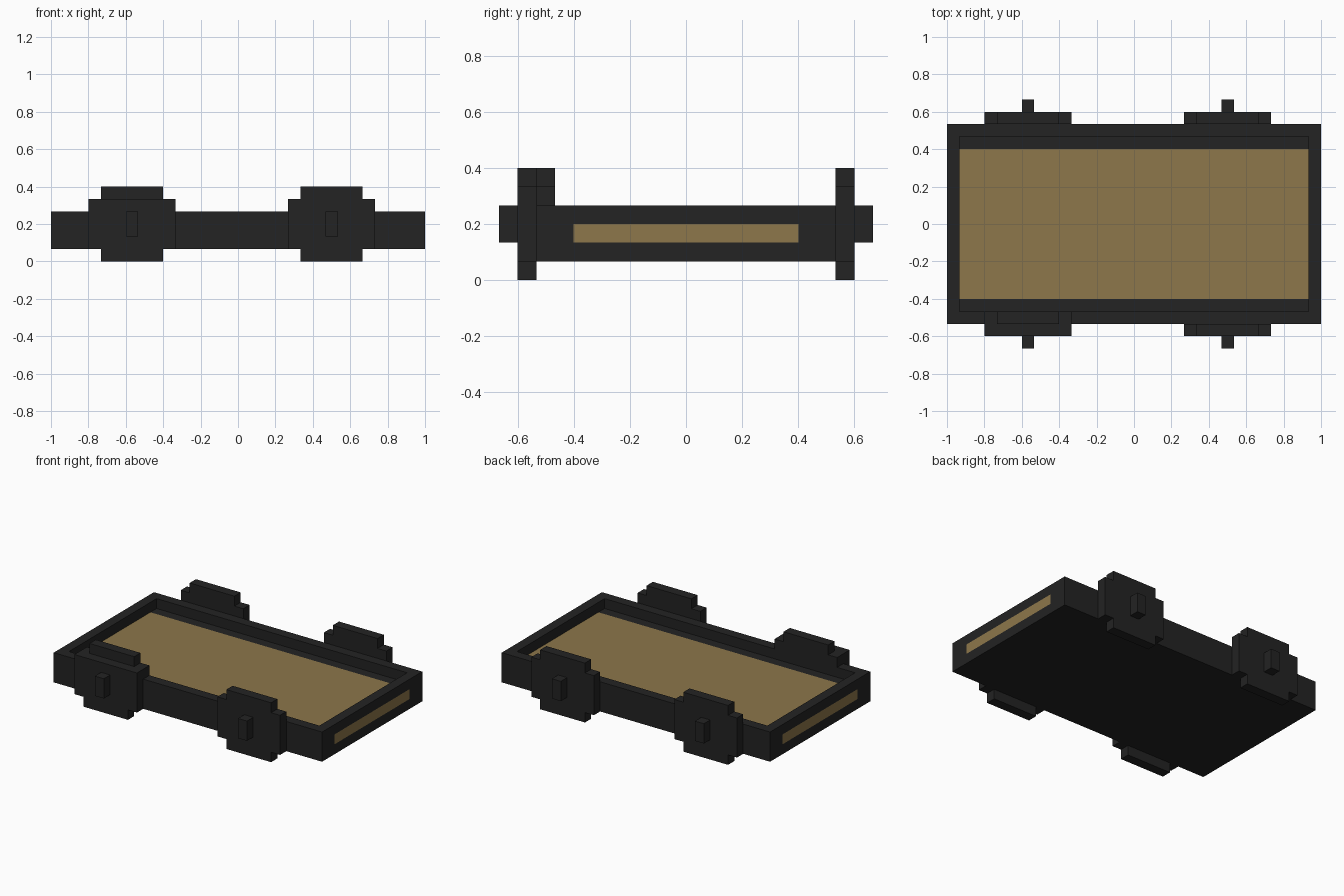
import bpy
import bmesh
from mathutils import Vector

U = 1 / 15  # block size: every dimension below is a whole or half number of blocks

cube = bpy.data.objects.get("Cube")
if cube:
    bpy.data.objects.remove(cube, do_unlink=True)


def make_material(name, rgb):
    mat = bpy.data.materials.new(name)
    mat.use_nodes = True
    mat.diffuse_color = (*rgb, 1)
    mat.node_tree.nodes["Principled BSDF"].inputs["Base Color"].default_value = (*rgb, 1)
    return mat


DARK = make_material("charcoal", (0.0168, 0.0168, 0.0168))
TAN = make_material("tan", (0.266, 0.184, 0.069))


def extrude(name, outline, axis, start, end, mat):
    """Extrude a 2D outline along x (outline is y,z) or along y (outline is x,z)."""
    bm = bmesh.new()
    if axis == "x":
        points = [(start, a, b) for a, b in outline]
        step = Vector((end - start, 0, 0))
    else:
        points = [(a, start, b) for a, b in outline]
        step = Vector((0, end - start, 0))
    face = bm.faces.new([bm.verts.new(Vector(p) * U) for p in points])
    result = bmesh.ops.extrude_face_region(bm, geom=[face], use_keep_orig=True)
    moved = [v for v in result["geom"] if isinstance(v, bmesh.types.BMVert)]
    bmesh.ops.translate(bm, verts=moved, vec=step * U)
    bmesh.ops.recalc_face_normals(bm, faces=bm.faces)
    mesh = bpy.data.meshes.new(name)
    bm.to_mesh(mesh)
    bm.free()
    mesh.materials.append(mat)
    obj = bpy.data.objects.new(name, mesh)
    bpy.context.collection.objects.link(obj)
    return obj


def rect(a0, a1, b0, b1):
    return [(a0, b0), (a1, b0), (a1, b1), (a0, b1)]


def mirrored(half):
    """Complete a right-hand outline, listed bottom to top, with its mirror image."""
    return half + [(-a, b) for a, b in reversed(half)]


# Tray: trough cross-section with side rims and inner ledges
tray = mirrored([(8, 1), (8, 4), (7, 4), (7, 3), (6, 3), (6, 2)])
extrude("tray", tray, "x", -15, 15, DARK)

# Tan bed, showing through both ends of the tray
extrude("bed", rect(-6, 6, 2, 3), "x", -15, 15, TAN)

# End rims on top of the bed
for side, x in (("right", -15), ("left", 14)):
    extrude(side + "_end_rim", rect(-7, 7, 3, 4), "x", x, x + 1, DARK)

# Wheel outlines around the wheel centre
LOWER = [(2.5, 0), (2.5, 1), (3.5, 1), (3.5, 5)]
FULL_WHEEL = mirrored(LOWER + [(2.5, 5), (2.5, 6)])
CUT_WHEEL = mirrored(LOWER)
WHEEL_CREST = mirrored([(3.5, 4), (3.5, 5), (2.5, 5), (2.5, 6)])


def shifted(outline, dx):
    return [(a + dx, b) for a, b in outline]


# Four wheels with axle pegs; the front right wheel has its crest set back on the rim
for end, sign in (("front", -1), ("back", 1)):
    for side, cx in (("right", -8.5), ("left", 7.5)):
        name = f"{end}_{side}"
        stepped = name == "front_right"
        outline = CUT_WHEEL if stepped else FULL_WHEEL
        extrude(name + "_wheel", shifted(outline, cx), "y", 8 * sign, 9 * sign, DARK)
        extrude(name + "_axle_peg", rect(cx - 0.5, cx + 0.5, 2, 4), "y", 9 * sign, 10 * sign, DARK)
        if stepped:
            extrude(name + "_wheel_crest", shifted(WHEEL_CREST, cx), "y", 7 * sign, 8 * sign, DARK)
